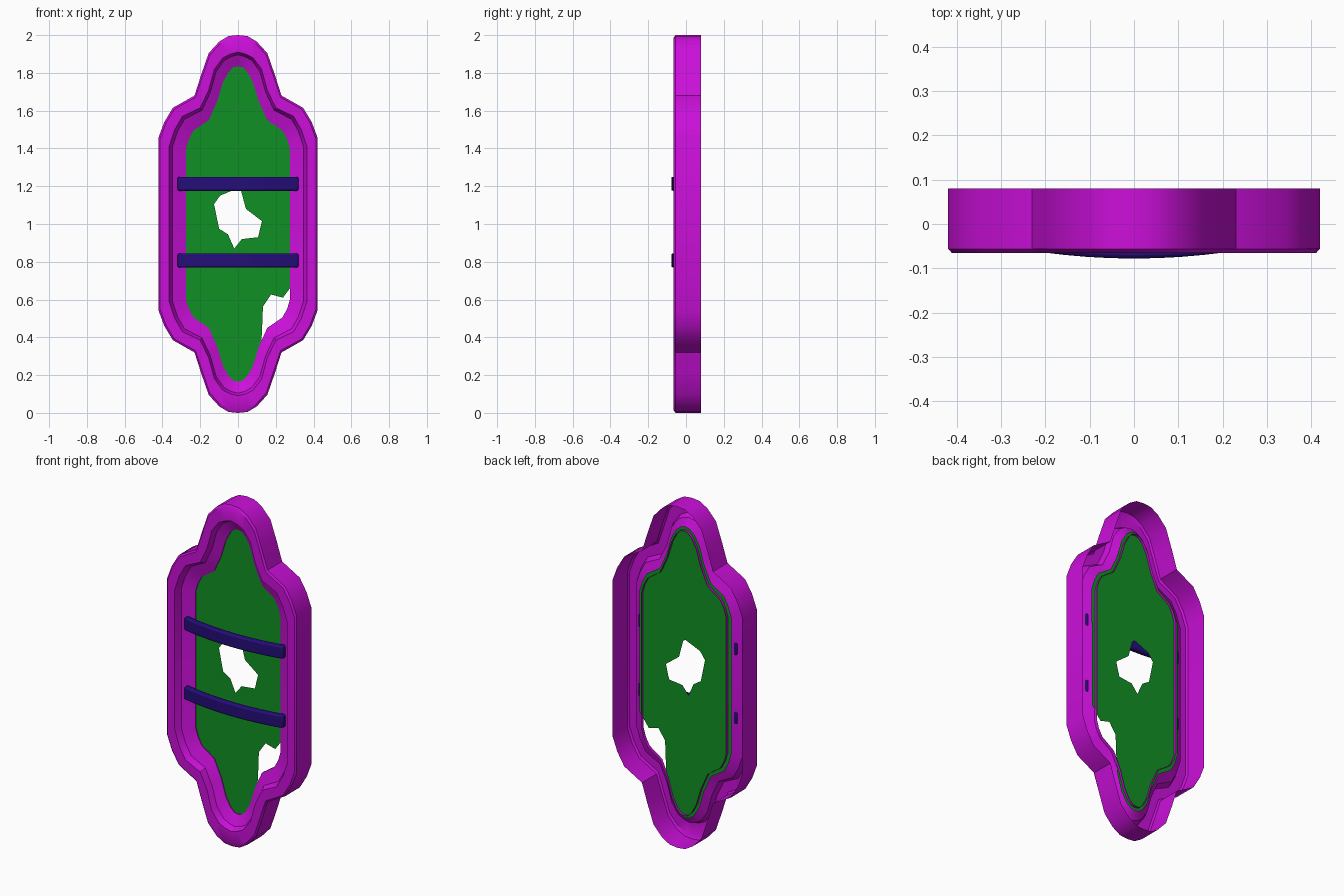
import bpy
import bmesh
from mathutils import Vector

cube = bpy.data.objects.get("Cube")
if cube:
    bpy.data.objects.remove(cube, do_unlink=True)

MID = 1.0  # height of the centre of the symmetrical outline


def material(name, colour):
    mat = bpy.data.materials.new(name)
    mat.diffuse_color = (*colour, 1)
    mat.use_nodes = True
    mat.node_tree.nodes["Principled BSDF"].inputs["Base Color"].default_value = (*colour, 1)
    return mat


magenta = material("magenta", (0.6, 0.005, 0.7))
green = material("green", (0.005, 0.28, 0.017))
navy = material("navy", (0.018, 0.004, 0.19))


def finish(name, bm, mat):
    """Turn a bmesh into a named, shaded object."""
    mesh = bpy.data.meshes.new(name)
    bm.to_mesh(mesh)
    bm.free()
    mesh.materials.append(mat)
    obj = bpy.data.objects.new(name, mesh)
    bpy.context.collection.objects.link(obj)
    bpy.ops.object.select_all(action="DESELECT")
    obj.select_set(True)
    bpy.context.view_layer.objects.active = obj
    bpy.ops.object.shade_smooth_by_angle(angle=0.6)
    return obj


def blend(a, b, t):
    """Mix two quarter outlines point by point."""
    return [Vector(p).lerp(Vector(q), t) for p, q in zip(a, b)]


def lower_right(quarter):
    return [(x, -z) for x, z in reversed(quarter)]


def left_half(quarter):
    """Mirror a quarter to the left, from the bottom back up to the top."""
    return [(-x, -z) for x, z in quarter[1:]] + [(-x, z) for x, z in reversed(quarter[1:])]


def add_loop(bm, points, y):
    return [bm.verts.new((x, y, z + MID)) for x, z in points]


def bridge(bm, a, b):
    """Join two closed loops with quads."""
    count = len(a)
    for i in range(count):
        j = (i + 1) % count
        bm.faces.new((a[i], a[j], b[j], b[i]))


# Quarter outlines, from the top centre round to the side
outer = [(0, 1), (.05, .995), (.1, .965), (.155, .905), (.195, .79),
         (.23, .68), (.345, .615), (.39, .54), (.42, .46)]
ridge = [(0, .91), (.04, .9), (.08, .88), (.125, .82), (.155, .71),
         (.2, .615), (.295, .57), (.335, .5), (.365, .41)]
opening = [(0, .835), (.025, .83), (.05, .805), (.08, .75), (.11, .65),
           (.155, .55), (.235, .495), (.26, .45), (.275, .4)]

# Frame: an open-backed shell lofted from the rear rim to the inner lip
bm = bmesh.new()
steps = [(outer, .08), (outer, -.056), (blend(outer, ridge, .15), -.065),
         (ridge, -.065), (blend(ridge, opening, .2), -.03),
         (opening, 0), (opening, .02)]
loops = [add_loop(bm, q + lower_right(q) + left_half(q), y) for q, y in steps]
for a, b in zip(loops, loops[1:]):
    bridge(bm, a, b)
bmesh.ops.recalc_face_normals(bm, faces=bm.faces)
front_face = min(bm.faces, key=lambda f: f.calc_center_median().y)
if front_face.normal.y > 0:
    bmesh.ops.reverse_faces(bm, faces=bm.faces)
finish("frame", bm, magenta)

# Panel: a flat sheet with a ragged centre hole and a broken lower corner
sheet = blend(opening, ridge, .25)
broken_edge = [(.297, -.31), (.238, -.39), (.175, -.373), (.132, -.437), (.127, -.57)]
hole = [(-.127, .105), (-.095, .15), (0, .19), (.015, .18), (.042, .08), (.127, .015),
        (.106, -.07), (.02, -.08), (-.02, -.13), (-.053, -.055), (-.1, -.025)]
bm = bmesh.new()
edges = []
for outline in (sheet + broken_edge + lower_right(sheet[:5]) + left_half(sheet), hole):
    verts = add_loop(bm, outline, .005)
    edges += [bm.edges.new((v, verts[i - 1])) for i, v in enumerate(verts)]
bmesh.ops.triangle_fill(bm, edges=edges, use_beauty=True, normal=(0, -1, 0))
for face in bm.faces:
    face.normal_update()
    if face.normal.y > 0:
        face.normal_flip()
finish("panel", bm, green)

# Bars: two bowed straps across the opening
HALF_WIDTH, HALF_HEIGHT, THICKNESS, SEGMENTS = .32, .037, .035, 12
for name, height in (("upper_bar", .213), ("lower_bar", -.193)):
    bm = bmesh.new()
    sections = []
    for i in range(SEGMENTS + 1):
        x = HALF_WIDTH * (2 * i / SEGMENTS - 1)
        y = -.078 + .33 * x * x
        low, high = MID + height - HALF_HEIGHT, MID + height + HALF_HEIGHT
        corners = [(y, low), (y, high), (y + THICKNESS, high), (y + THICKNESS, low)]
        sections.append([bm.verts.new((x, *corner)) for corner in corners])
    for a, b in zip(sections, sections[1:]):
        bridge(bm, a, b)
    bm.faces.new(sections[0])
    bm.faces.new(sections[-1])
    bmesh.ops.recalc_face_normals(bm, faces=bm.faces)
    bar = finish(name, bm, navy)
    bevel = bar.modifiers.new("rounded_edges", "BEVEL")
    bevel.width = .008
    bevel.segments = 2
    bevel.limit_method = "ANGLE"
